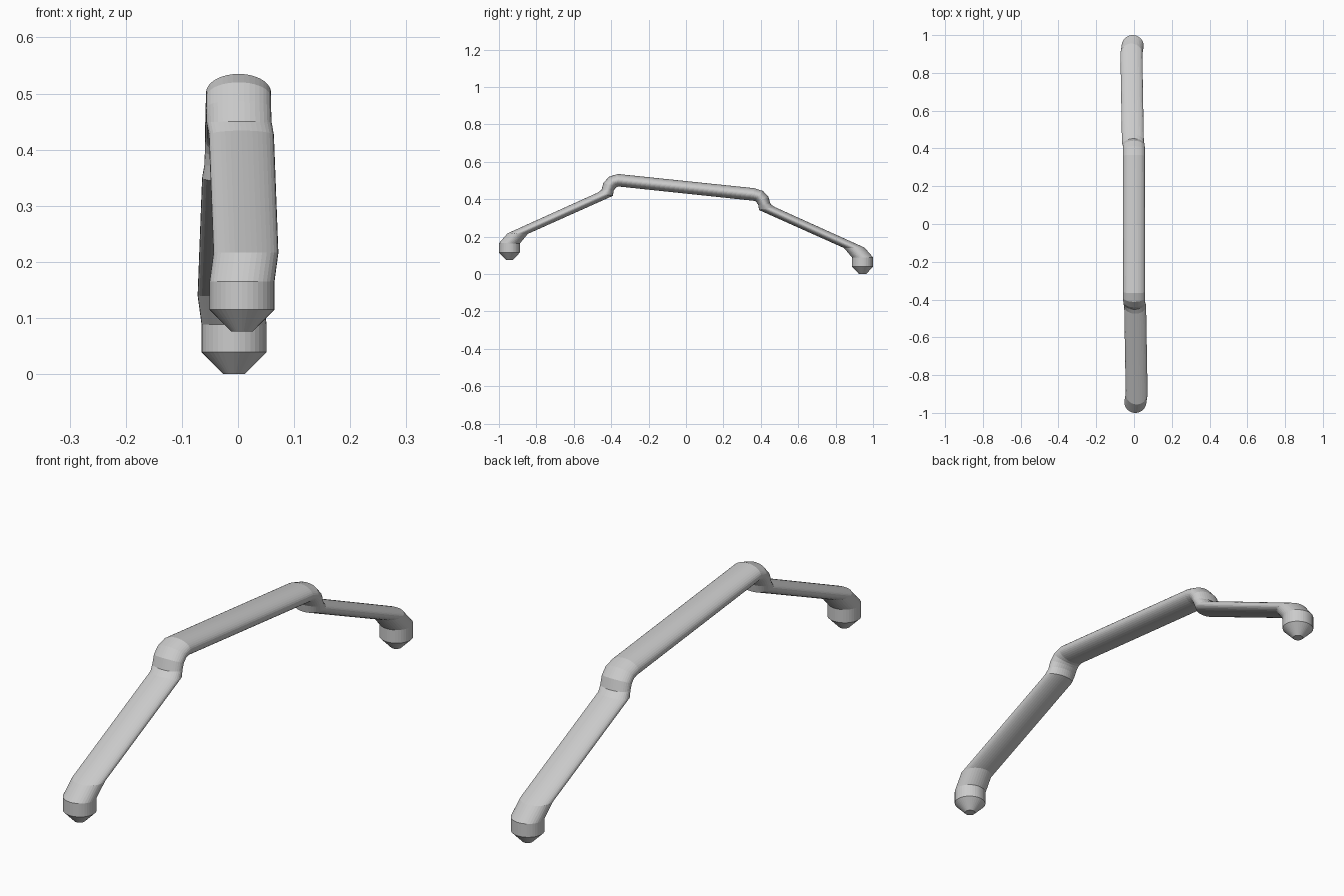
import bpy, bmesh, math

if "Cube" in bpy.data.objects:
    bpy.data.objects.remove(bpy.data.objects["Cube"])

SIDES = 36
DROP = 0.076  # the far half sits slightly lower

# Cross-sections of one half, foot tip to bar end:
# outer edge (y, z), inner edge (y, z), centre x, half width in x
half = [
    ((-0.963, 0.076), (-0.925, 0.076), 0.007, 0.019),
    ((-1.000, 0.115), (-0.888, 0.115), 0.007, 0.058),
    ((-1.000, 0.165), (-0.888, 0.164), 0.007, 0.058),
    ((-0.955, 0.217), (-0.845, 0.215), 0.014, 0.058),
    ((-0.475, 0.434), (-0.391, 0.418), 0.006, 0.058),
    ((-0.452, 0.450), (-0.386, 0.447), 0.002, 0.058),
    ((-0.441, 0.488), (-0.377, 0.460), 0.001, 0.058),
    ((-0.412, 0.520), (-0.370, 0.466), 0.001, 0.058),
    ((-0.365, 0.535), (-0.360, 0.468), 0.001, 0.058),
]


def turned(s):
    """Same section turned half way round z and lowered."""
    (y1, z1), (y2, z2), cx, w = s
    return ((-y1, z1 - DROP), (-y2, z2 - DROP), -cx, w)


sections = half + [turned(s) for s in reversed(half)]

grey = bpy.data.materials.new("light_grey")
grey.diffuse_color = (0.6, 0.6, 0.6, 1)
grey.use_nodes = True
grey.node_tree.nodes["Principled BSDF"].inputs["Base Color"].default_value = grey.diffuse_color

# Bent handle: elliptical rings bridged from foot to foot
bm = bmesh.new()
rings = []
for (y1, z1), (y2, z2), cx, w in sections:
    ring = []
    for i in range(SIDES):
        a = 2 * math.pi * i / SIDES
        t = (1 + math.cos(a)) / 2
        ring.append(bm.verts.new((cx + w * math.sin(a),
                                  y2 + (y1 - y2) * t,
                                  z2 + (z1 - z2) * t)))
    rings.append(ring)
for r, q in zip(rings, rings[1:]):
    for i in range(SIDES):
        j = (i + 1) % SIDES
        bm.faces.new((r[i], r[j], q[j], q[i]))
# Flat tips of the feet
bm.faces.new(rings[0])
bm.faces.new(rings[-1])
bmesh.ops.recalc_face_normals(bm, faces=bm.faces)

mesh = bpy.data.meshes.new("bent_handle")
bm.to_mesh(mesh)
bm.free()
mesh.materials.append(grey)
obj = bpy.data.objects.new("bent_handle", mesh)
bpy.context.collection.objects.link(obj)
